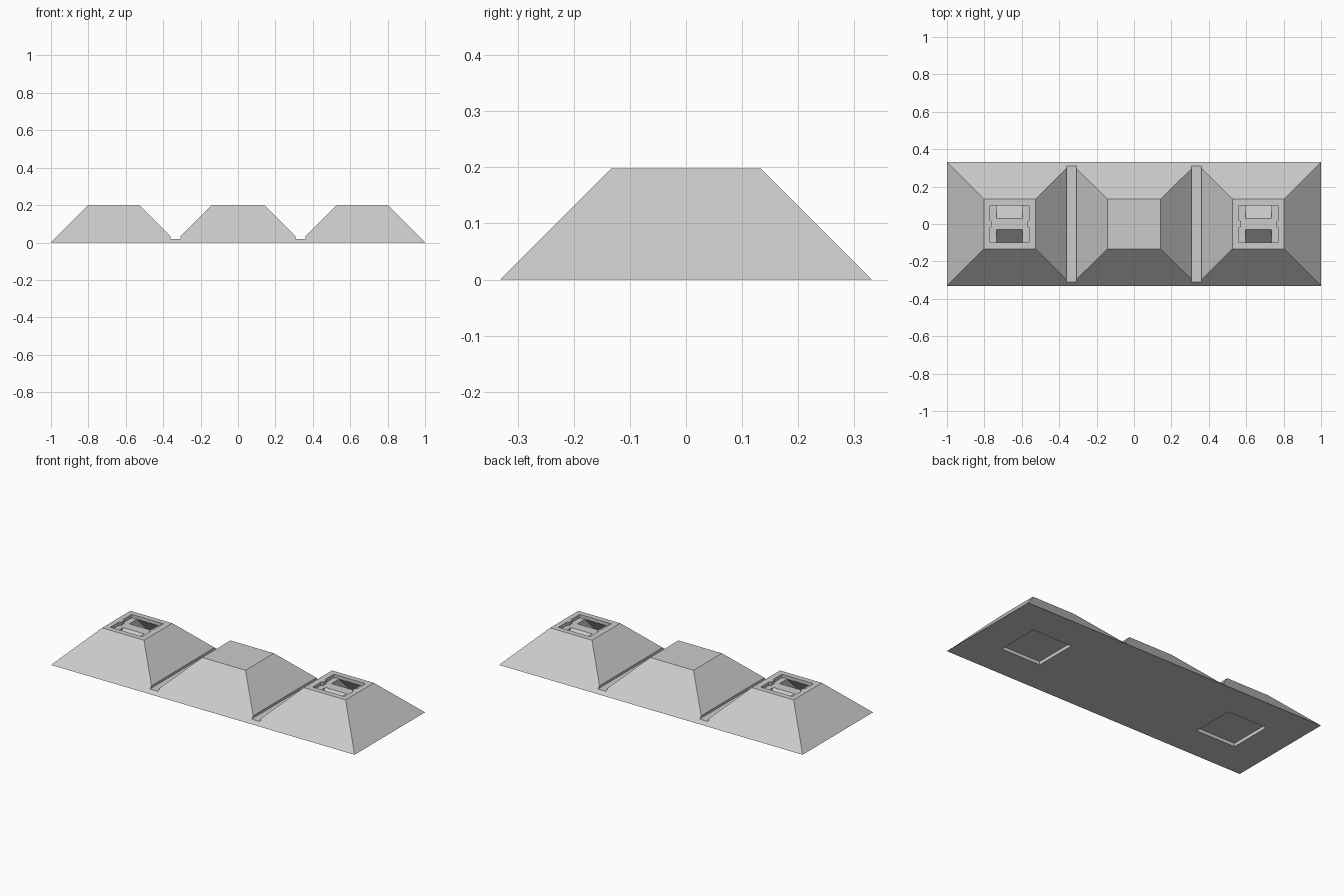
import bpy
import bmesh

if "Cube" in bpy.data.objects:
    bpy.data.objects.remove(bpy.data.objects["Cube"], do_unlink=True)

HEIGHT, HALF_DEPTH = 0.198, 0.331
PAD_X = 0.666          # centre of each outer block
RECESS = 0.02          # depth of the shallow pockets

grey = bpy.data.materials.new("light grey")
grey.use_nodes = True
colour = (0.6, 0.6, 0.6, 1)
grey.diffuse_color = colour
grey.node_tree.nodes["Principled BSDF"].inputs["Base Color"].default_value = colour


def loft(name, first, second):
    """Solid between two matching closed outlines."""
    bm = bmesh.new()
    a = [bm.verts.new(p) for p in first]
    b = [bm.verts.new(p) for p in second]
    bm.faces.new(a)
    bm.faces.new(b[::-1])
    for i in range(len(a)):
        j = (i + 1) % len(a)
        bm.faces.new((a[i], b[i], b[j], a[j]))
    bmesh.ops.recalc_face_normals(bm, faces=bm.faces)
    mesh = bpy.data.meshes.new(name)
    bm.to_mesh(mesh)
    bm.free()
    mesh.materials.append(grey)
    obj = bpy.data.objects.new(name, mesh)
    bpy.context.collection.objects.link(obj)
    return obj


def upright(name, outline, x, low, high):
    return loft(name, [(x + px, py, low) for px, py in outline],
                [(x + px, py, high) for px, py in outline])


def cut(body, cutter):
    """Subtract the cutter from the body, then discard the cutter."""
    mod = body.modifiers.new("cut", "BOOLEAN")
    mod.operation, mod.solver, mod.object = "DIFFERENCE", "EXACT", cutter
    bpy.context.view_layer.objects.active = body
    bpy.ops.object.modifier_apply(modifier=mod.name)
    bpy.data.objects.remove(cutter, do_unlink=True)


# Body: three sloped blocks joined by narrow grooves, with sloped front and back
half = [(0.143, HEIGHT), (0.308, 0.034), (0.308, 0.02), (0.362, 0.02),
        (0.362, 0.034), (0.526, HEIGHT), (0.802, HEIGHT), (1.0, 0.0)]
profile = half + [(-x, z) for x, z in reversed(half)]
body = loft("three_block_base",
            [(x, z - HALF_DEPTH, z) for x, z in profile],
            [(x, HALF_DEPTH - z, z) for x, z in profile])

# Pocket outline with a slight waist, and the square pocket underneath
quarter = [(0.104, 0.1), (0.104, 0.02), (0.094, 0.014)]
right = quarter + [(x, -y) for x, y in reversed(quarter)]
pocket = right + [(-x, -y) for x, y in right]
square = [(0.129, 0.129), (0.129, -0.129), (-0.129, -0.129), (-0.129, 0.129)]

# Slanted slot running down and outward beneath the top
floor, run = HEIGHT - RECESS, 0.09
slot = [(0.03, floor + 0.005), (0.0995, floor + 0.005), (0.0995, floor),
        (0.0995 + run, floor - run), (0.03 + run, floor - run), (0.03, floor)]

for x in (-PAD_X, PAD_X):
    cut(body, upright("top_pocket", pocket, x, floor, HEIGHT + 0.05))
    for side in (-1, 1):
        cut(body, loft("slanted_slot",
                       [(x - 0.07, side * y, z) for y, z in slot],
                       [(x + 0.07, side * y, z) for y, z in slot]))
    cut(body, upright("bottom_pocket", square, x, -0.05, RECESS))
